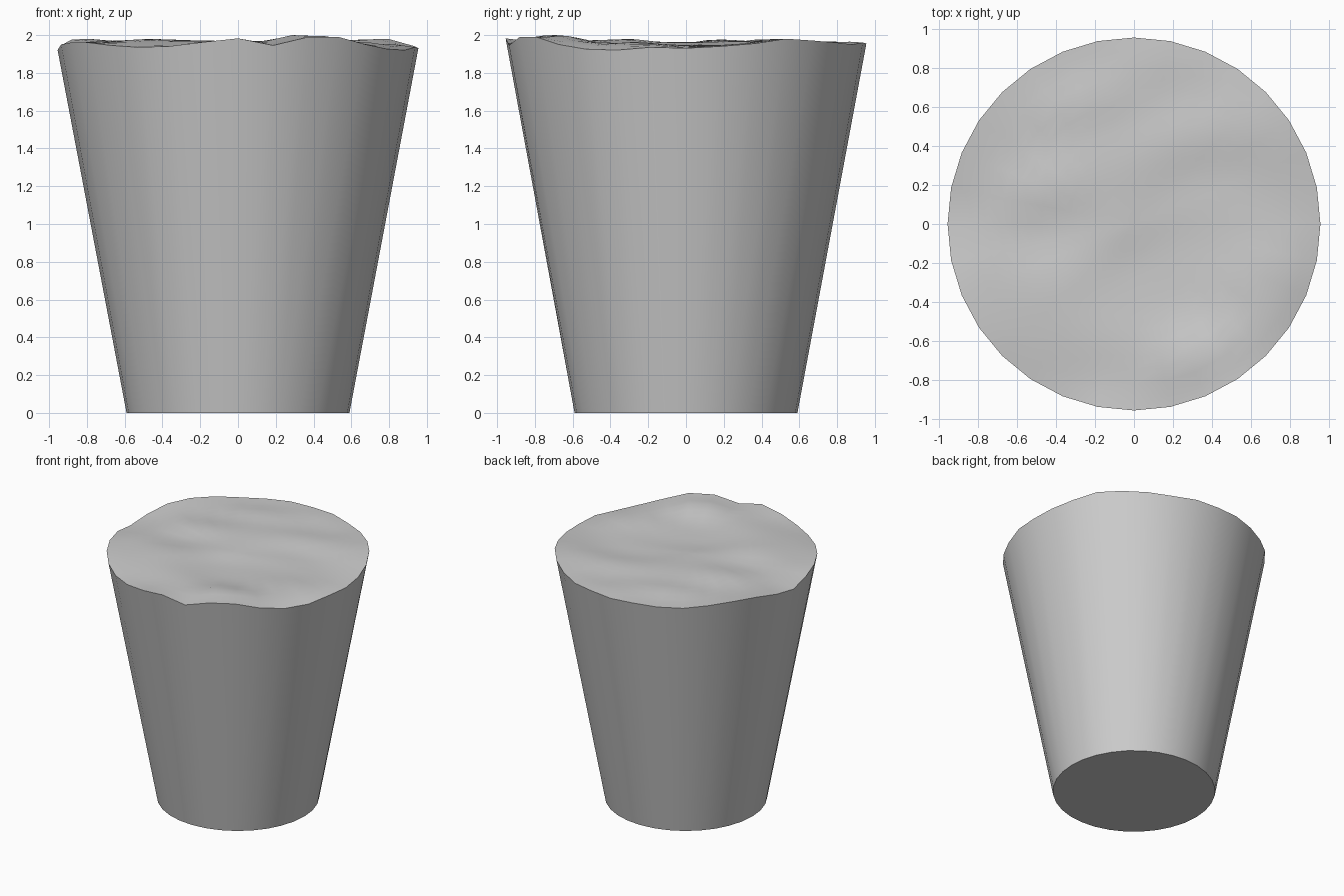
import bpy, bmesh, math
from mathutils import Vector, noise

cube = bpy.data.objects.get("Cube")
if cube:
    bpy.data.objects.remove(cube, do_unlink=True)

SIDES, RINGS = 32, 14
BASE_R, TOP_R, MEAN_Z = 0.59, 0.955, 1.955

# Rim height offsets in thousandths, counter-clockwise from -x
RIM = [-40, -10, 0, 0, -15, -25, -20, 2, 22, -15, 28, 30, -10, -35, -40, -25,
       -30, -20, -5, 20, 10, 0, -10, 0, -5, 0, -5, -5, 10, 20, 15, -15]


def surface_height(x, y):
    # Gentle ripples, longer along x, plus a mound near the front
    u, v = x + 0.4 * y, y - 0.3 * x
    ripple = noise.noise(Vector((u * 1.8, v * 3.6, 0.7))) * 0.03
    mound = 0.04 * math.exp(-((x - 0.32) ** 2 + (y + 0.7) ** 2) / 0.03)
    return ripple + mound


def ring(bm, radius, height):
    verts = []
    for i in range(SIDES):
        a = math.tau * i / SIDES - math.pi
        x, y = radius * math.cos(a), radius * math.sin(a)
        verts.append(bm.verts.new((x, y, height(i, x, y))))
    return verts


def bridge(bm, lower, upper):
    for i in range(SIDES):
        j = (i + 1) % SIDES
        bm.faces.new((lower[i], lower[j], upper[j], upper[i]))


bm = bmesh.new()

# Flat base and tapered wall
base = ring(bm, BASE_R, lambda i, x, y: 0)
bm.faces.new(base[::-1])
previous = base

# Uneven top, from the rim to the middle
for k in range(RINGS, 0, -1):
    t = k / RINGS
    w = t ** 6
    row = ring(bm, TOP_R * t, lambda i, x, y: min(
        2, MEAN_Z + w * RIM[i] / 1000 + (1 - w) * surface_height(x, y)))
    bridge(bm, previous, row)
    previous = row
centre = bm.verts.new((0, 0, MEAN_Z + surface_height(0, 0)))
for i in range(SIDES):
    bm.faces.new((previous[i], previous[(i + 1) % SIDES], centre))

# Level the highest point at full height
peak = max(v.co.z for v in bm.verts)
for v in bm.verts:
    if v.co.z > 1:
        v.co.z += 2 - peak

mesh = bpy.data.meshes.new("tapered_block")
bm.to_mesh(mesh)
bm.free()
block = bpy.data.objects.new("tapered_block", mesh)
bpy.context.collection.objects.link(block)

# Plain grey
grey = bpy.data.materials.new("plain_grey")
grey.use_nodes = True
colour = (0.6, 0.6, 0.6, 1)
grey.diffuse_color = colour
grey.node_tree.nodes["Principled BSDF"].inputs["Base Color"].default_value = colour
mesh.materials.append(grey)

# Smooth wall and top with crisp edges
bpy.ops.object.select_all(action="DESELECT")
block.select_set(True)
bpy.context.view_layer.objects.active = block
bpy.ops.object.shade_smooth_by_angle(angle=math.radians(40))
